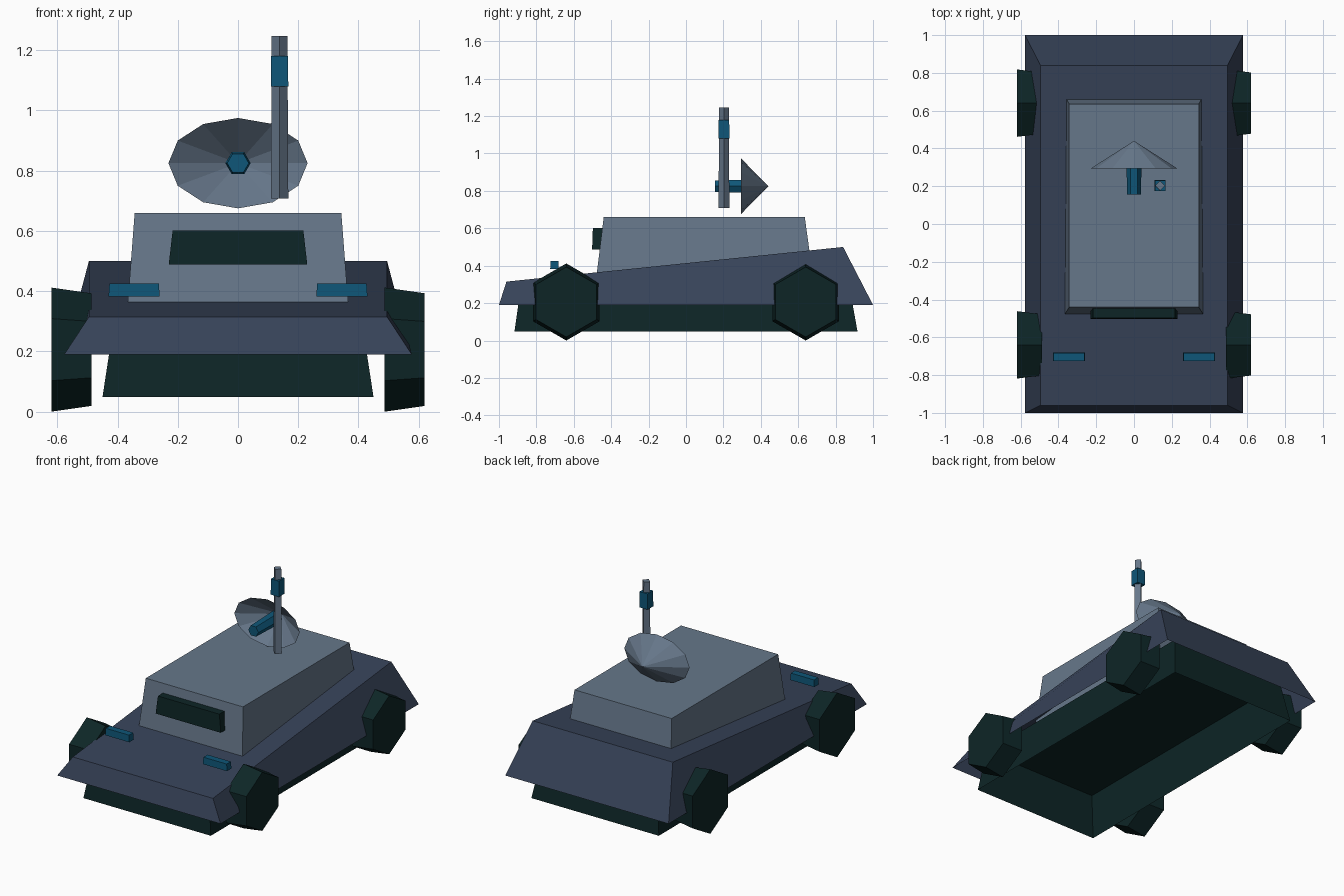
import bpy, bmesh, math

if "Cube" in bpy.data.objects:
    bpy.data.objects.remove(bpy.data.objects["Cube"])


def material(name, hex_colour):
    m = bpy.data.materials.new(name)
    lin = []
    for i in (0, 2, 4):
        c = int(hex_colour[i:i + 2], 16) / 255
        lin.append(c / 12.92 if c <= 0.04045 else ((c + 0.055) / 1.055) ** 2.4)
    m.diffuse_color = (*lin, 1)
    m.use_nodes = True
    m.node_tree.nodes["Principled BSDF"].inputs["Base Color"].default_value = m.diffuse_color
    return m


NAVY = material("navy slate", "374359")
GREY = material("light slate", "66778a")
DARK = material("dark green", "0d2526")
TEAL = material("teal blue", "0e5678")


def finish(name, bm, mat, fix_normals=True):
    if fix_normals:
        bmesh.ops.recalc_face_normals(bm, faces=bm.faces)
    me = bpy.data.meshes.new(name)
    bm.to_mesh(me)
    bm.free()
    me.materials.append(mat)
    ob = bpy.data.objects.new(name, me)
    bpy.context.collection.objects.link(ob)
    return ob


def loft(name, rings, mat, cap_start=True, cap_end=True):
    """Skin a list of matching closed rings of points."""
    bm = bmesh.new()
    vs = [[bm.verts.new(p) for p in r] for r in rings]
    n = len(vs[0])
    for a, b in zip(vs, vs[1:]):
        for i in range(n):
            j = (i + 1) % n
            bm.faces.new((a[i], a[j], b[j], b[i]))
    if cap_start:
        bm.faces.new(vs[0][::-1])
    if cap_end:
        bm.faces.new(vs[-1])
    return finish(name, bm, mat)


def rect(x0, x1, y0, y1, z0, z1=None):
    """Rectangle ring, z0 at the front edge and z1 at the back edge."""
    z1 = z0 if z1 is None else z1
    return [(x0, y0, z0), (x1, y0, z0), (x1, y1, z1), (x0, y1, z1)]


def ring(n, r1, r2, centre, axis, start=0.0):
    """Polygon ring around the given axis."""
    cx, cy, cz = centre
    pts = []
    for i in range(n):
        t = start + 2 * math.pi * i / n
        u, v = r1 * math.cos(t), r2 * math.sin(t)
        pts.append({"x": (cx, cy + u, cz + v),
                    "y": (cx + u, cy, cz + v),
                    "z": (cx + u, cy + v, cz)}[axis])
    return pts


# Wedge-shaped hull, open underneath
loft("hull", [rect(-.577, .577, -1, 1, .19),
              rect(-.495, .495, -.96, .84, .315, .50)], NAVY, cap_start=False)

# Hollow chassis, open underneath
loft("chassis", [rect(-.45, .45, -.917, .917, .048),
                 rect(-.41, .41, -.88, .87, .31)], DARK, cap_start=False)

# Cabin and front window
loft("cabin", [rect(-.368, .368, -.48, .68, .335),
               rect(-.343, .343, -.44, .635, .66)], GREY)
loft("windshield", [rect(-.23, .23, -.502, -.45, .488),
                    rect(-.217, .217, -.498, -.44, .602)], DARK)

# Headlights
for side, s in (("left", -1), ("right", 1)):
    x = s * .345
    loft(side + "_headlight", [rect(x - .085, x + .085, -.726, -.68, .382),
                               rect(x - .082, x + .082, -.724, -.682, .426)], TEAL)

# Hexagonal wheels, all tapering towards +x
for side, x in (("left", -.62), ("right", .487)):
    for end, y in (("front", -.64), ("rear", .64)):
        loft(f"{end}_{side}_wheel",
             [ring(6, .206, .206, (x, y, .206), "x", math.pi / 2),
              ring(6, .187, .187, (x + .133, y, .206), "x", math.pi / 2)], DARK)

# Antenna mast with its collar
loft("mast", [ring(4, .029, .029, (.138, .203, .708), "z"),
              ring(4, .026, .026, (.138, .203, 1.247), "z")], GREY)
loft("mast_collar", [rect(.109, .167, .174, .232, 1.08),
                     rect(.11, .166, .175, .231, 1.18)], TEAL)

# Dish: open twelve-sided cone
bm = bmesh.new()
rim = [bm.verts.new(p) for p in ring(12, .231, .15, (0, .293, .825), "y")]
tip = bm.verts.new((0, .44, .825))
for i in range(12):
    bm.faces.new((rim[i], rim[(i + 1) % 12], tip))
finish("dish", bm, GREY)

# Dish feed horn
loft("dish_feed", [ring(6, .036, .036, (0, .155, .825), "y"),
                   ring(6, .042, .042, (0, .385, .825), "y")], TEAL)
